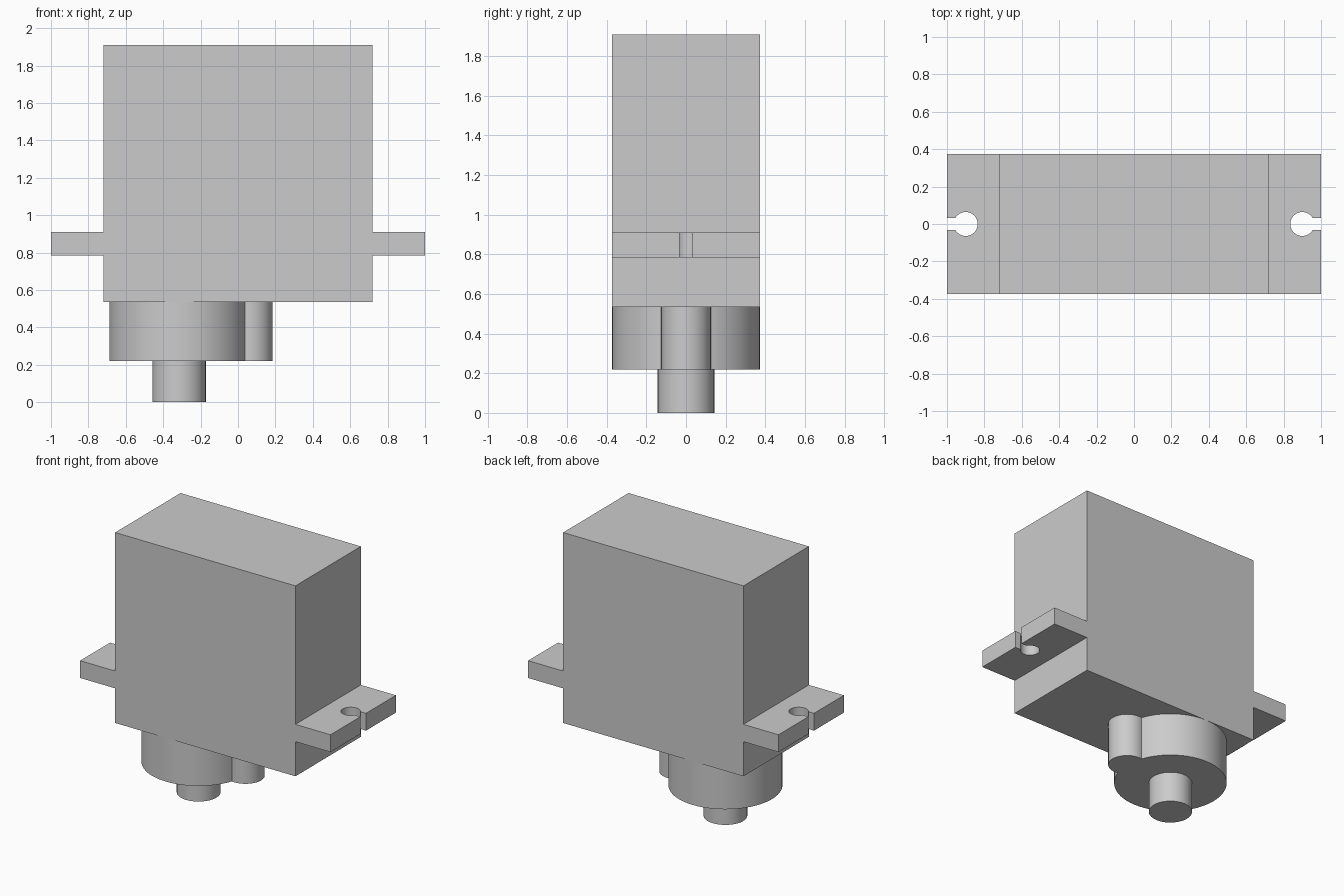
import bpy
import bmesh
from math import asin, cos, pi, sin

cube = bpy.data.objects.get("Cube")
if cube:
    bpy.data.objects.remove(cube, do_unlink=True)

GREY = (0.6, 0.6, 0.6, 1)
HALF_X, HALF_Y = 0.72, 0.373
SHAFT_X = -0.315

grey = bpy.data.materials.new("plain grey")
grey.use_nodes = True
grey.diffuse_color = GREY
grey.node_tree.nodes["Principled BSDF"].inputs["Base Color"].default_value = GREY


def prism(name, outline, bottom, top):
    """Extrude a flat outline of (x, y) points from bottom to top."""
    bm = bmesh.new()
    face = bm.faces.new([bm.verts.new((x, y, bottom)) for x, y in outline])
    lift = bmesh.ops.extrude_face_region(bm, geom=[face])["geom"]
    for v in lift:
        if isinstance(v, bmesh.types.BMVert):
            v.co.z = top
    bmesh.ops.recalc_face_normals(bm, faces=bm.faces)
    mesh = bpy.data.meshes.new(name)
    bm.to_mesh(mesh)
    bm.free()
    mesh.materials.append(grey)
    obj = bpy.data.objects.new(name, mesh)
    bpy.context.collection.objects.link(obj)
    bpy.ops.object.select_all(action='DESELECT')
    obj.select_set(True)
    bpy.context.view_layer.objects.active = obj
    bpy.ops.object.shade_smooth_by_angle(angle=pi / 6)
    return obj


def arc(cx, radius, start, end, steps):
    return [(cx + radius * cos(start + (end - start) * i / steps),
             radius * sin(start + (end - start) * i / steps))
            for i in range(steps + 1)]


def cylinder(name, cx, radius, bottom, top):
    return prism(name, arc(cx, radius, 0, 2 * pi, 64)[:-1], bottom, top)


# Main housing
box = [(-HALF_X, -HALF_Y), (HALF_X, -HALF_Y), (HALF_X, HALF_Y), (-HALF_X, HALF_Y)]
prism("housing", box, 0.535, 1.91)

# Mounting tabs, each with a screw hole that opens to the outer edge
HOLE_X, HOLE_R, SLOT = 0.9, 0.064, 0.032
gap = asin(SLOT / HOLE_R)
tab = [(1, SLOT), (1, HALF_Y), (HALF_X, HALF_Y), (HALF_X, -HALF_Y), (1, -HALF_Y), (1, -SLOT)]
tab += arc(HOLE_X, HOLE_R, -gap, gap - 2 * pi, 40)
for name, side in (("left_mounting_tab", 1), ("right_mounting_tab", -1)):
    prism(name, [(side * x, y) for x, y in tab], 0.785, 0.91)

# Gear covers and output shaft below the housing
cylinder("large_gear_cover", SHAFT_X, HALF_Y, 0.22, 0.535)
cylinder("small_gear_cover", 0.06, 0.125, 0.22, 0.535)
cylinder("output_shaft", SHAFT_X, 0.143, 0, 0.22)
